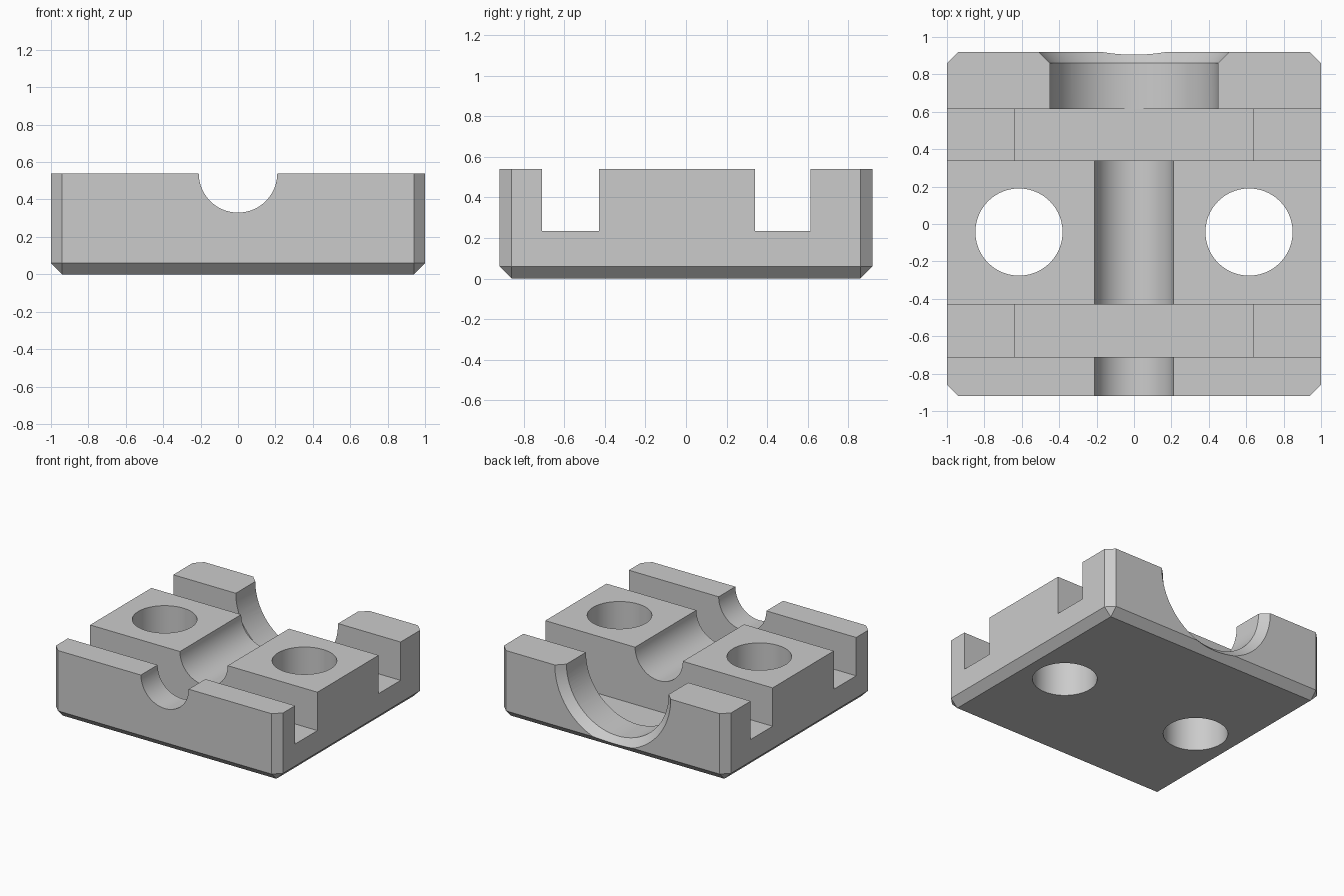
import bpy, bmesh, math
from mathutils import Matrix

default_cube = bpy.data.objects.get("Cube")
if default_cube:
    bpy.data.objects.remove(default_cube, do_unlink=True)

TOP = 0.54
CHAMFER = 0.06

grey = bpy.data.materials.new("plain_grey")
grey.use_nodes = True
grey.diffuse_color = (0.6, 0.6, 0.6, 1)
grey.node_tree.nodes["Principled BSDF"].inputs["Base Color"].default_value = (0.6, 0.6, 0.6, 1)


def finish(name, bm):
    mesh = bpy.data.meshes.new(name)
    bm.to_mesh(mesh)
    bm.free()
    mesh.materials.append(grey)
    obj = bpy.data.objects.new(name, mesh)
    bpy.context.collection.objects.link(obj)
    return obj


def box_mesh(x, y, z):
    """Box spanning the given (low, high) ranges."""
    bm = bmesh.new()
    bmesh.ops.create_cube(bm, size=1)
    for v in bm.verts:
        v.co = [r[0] if c < 0 else r[1] for c, r in zip(v.co, (x, y, z))]
    return bm


def round_mesh(r_low, r_high, depth, matrix):
    bm = bmesh.new()
    bmesh.ops.create_cone(bm, cap_ends=True, segments=96, radius1=r_low,
                          radius2=r_high, depth=depth, matrix=matrix)
    return bm


def along_y(r_front, r_back, y0, y1):
    """Round cutter lying along y, centred on the top plane."""
    matrix = Matrix.Translation((0, (y0 + y1) / 2, TOP)) @ Matrix.Rotation(-math.pi / 2, 4, 'X')
    return round_mesh(r_front, r_back, y1 - y0, matrix)


# Body block with chamfered upright corners and bottom rim
bm = box_mesh((-1, 1), (-0.92, 0.92), (0, TOP))
edges = [e for e in bm.edges if min(v.co.z for v in e.verts) < 0.01]
bmesh.ops.bevel(bm, geom=edges, offset=CHAMFER, segments=1, profile=0.5, affect='EDGES')
body = finish("clamp_block", bm)

cutters = []

# Cross slots, each with a deeper pocket in the middle
for label, span in (("front", (-0.71, -0.43)), ("back", (0.34, 0.615))):
    cutters.append(finish(label + "_slot_cutter", box_mesh((-1.2, 1.2), span, (0.235, 0.8))))
    cutters.append(finish(label + "_pocket_cutter", box_mesh((-0.635, 0.635), span, (0.085, 0.7))))

# Rod channel, wide back bore and its flared mouth
cutters.append(finish("channel_cutter", along_y(0.21, 0.21, -1.1, 0.5)))
cutters.append(finish("bore_cutter", along_y(0.45, 0.45, 0.45, 0.9)))
cutters.append(finish("bore_mouth_cutter", along_y(0.45, 0.55, 0.86, 0.96)))

# Upright bolt holes
for label, side in (("left", 1), ("right", -1)):
    hole = round_mesh(0.233, 0.233, 1.4, Matrix.Translation((side * 0.615, -0.043, 0.3)))
    cutters.append(finish(label + "_hole_cutter", hole))

for cutter in cutters:
    cutter.hide_render = True
    mod = body.modifiers.new(cutter.name, 'BOOLEAN')
    mod.operation = 'DIFFERENCE'
    mod.solver = 'EXACT'
    mod.object = cutter

# Bake the cuts, then drop the cutters
bpy.context.view_layer.update()
baked = bpy.data.meshes.new_from_object(body.evaluated_get(bpy.context.evaluated_depsgraph_get()))
body.modifiers.clear()
body.data = baked
for cutter in cutters:
    bpy.data.objects.remove(cutter, do_unlink=True)

bpy.ops.object.select_all(action='DESELECT')
body.select_set(True)
bpy.context.view_layer.objects.active = body
bpy.ops.object.shade_smooth_by_angle(angle=math.radians(25))
